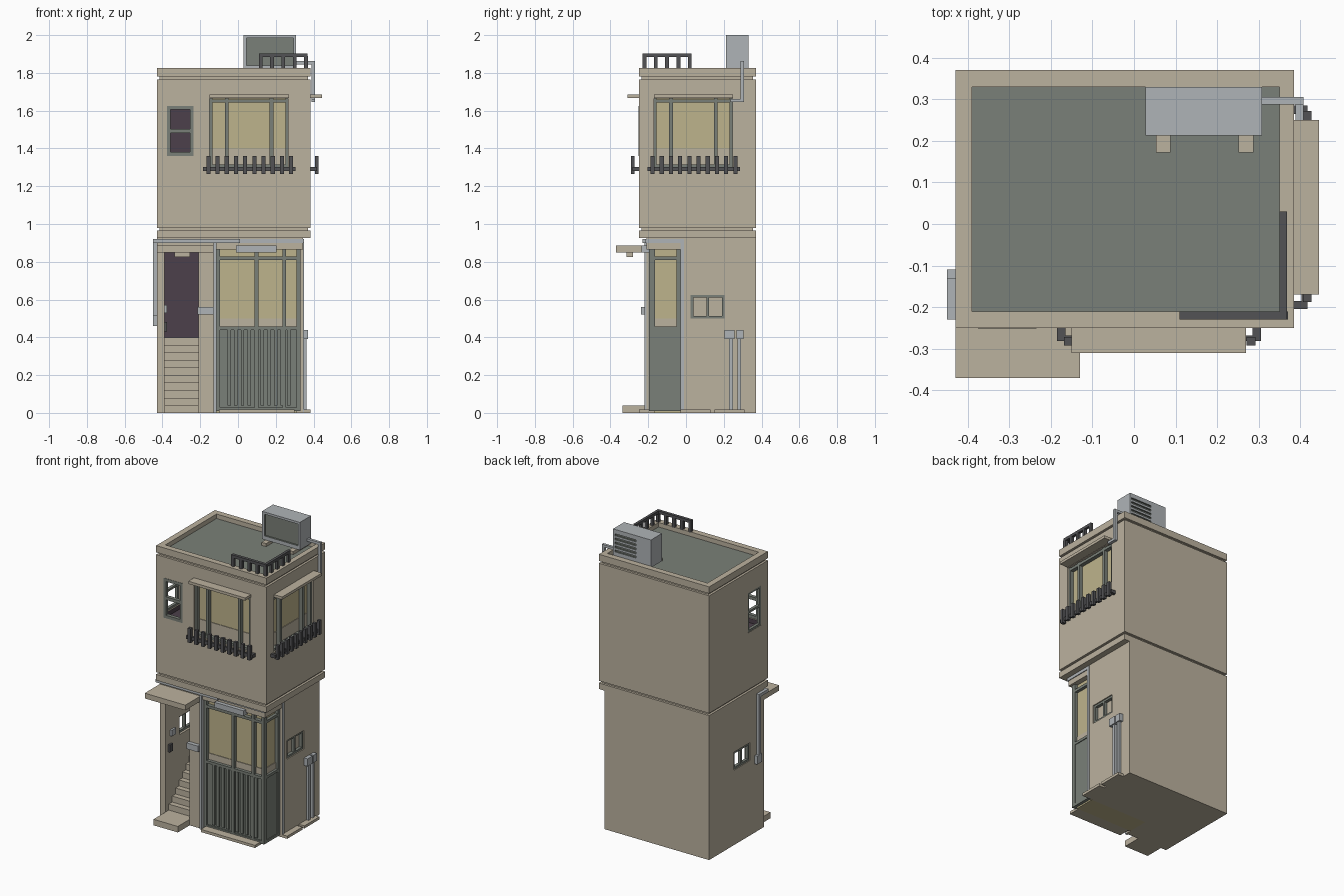
import bpy, bmesh

if "Cube" in bpy.data.objects:
    bpy.data.objects.remove(bpy.data.objects["Cube"], do_unlink=True)


def material(name, rgb):
    m = bpy.data.materials.new(name)
    m.use_nodes = True
    m.diffuse_color = (*rgb, 1)
    bsdf = next(n for n in m.node_tree.nodes if n.type == 'BSDF_PRINCIPLED')
    bsdf.inputs["Base Color"].default_value = (*rgb, 1)
    bsdf.inputs["Roughness"].default_value = 0.8
    return m


TAN = material("tan_plaster", (0.50, 0.445, 0.345))
GREEN = material("grey_green", (0.195, 0.216, 0.188))
GREY = material("light_grey", (0.43, 0.456, 0.474))
DARK = material("dark_iron", (0.085, 0.085, 0.09))
KHAKI = material("warm_khaki", (0.515, 0.456, 0.262))
PLUM = material("dark_plum", (0.072, 0.051, 0.069))


def boxes(name, mat, *spans):
    """One object made of boxes, each (x0, x1, y0, y1, z0, z1)."""
    bm = bmesh.new()
    for x0, x1, y0, y1, z0, z1 in spans:
        vs = bmesh.ops.create_cube(bm, size=1)["verts"]
        for v in vs:
            v.co = ((x0 + x1) / 2 + v.co.x * (x1 - x0),
                    (y0 + y1) / 2 + v.co.y * (y1 - y0),
                    (z0 + z1) / 2 + v.co.z * (z1 - z0))
    me = bpy.data.meshes.new(name)
    bm.to_mesh(me)
    bm.free()
    me.materials.append(mat)
    ob = bpy.data.objects.new(name, me)
    bpy.context.collection.objects.link(ob)
    return ob


def cut(ob, span, slot=0):
    """Cut a box away; the new faces take the given material slot."""
    tool = boxes("cutter", ob.data.materials[0], span)
    for m in list(ob.data.materials)[1:]:
        tool.data.materials.append(m)
    for p in tool.data.polygons:
        p.material_index = slot
    mod = ob.modifiers.new("cut", 'BOOLEAN')
    mod.operation, mod.solver, mod.object = 'DIFFERENCE', 'EXACT', tool
    bpy.context.view_layer.objects.active = ob
    bpy.ops.object.modifier_apply(modifier=mod.name)
    bpy.data.objects.remove(tool, do_unlink=True)


def on_face(side, u0, u1, d0, d1, z0, z1):
    """Box on the front or left wall: u along the wall, d outward from it."""
    if side == "front":
        return (u0, u1, -0.25 - d1, -0.25 - d0, z0, z1)
    return (0.385 + d0, 0.385 + d1, u0 - 0.02, u1 - 0.02, z0, z1)


# Lower storey with stairwell, corner shop bay and side windows
lower = boxes("lower_storey", TAN, (-0.43, 0.345, -0.21, 0.37, 0, 0.925))
cut(lower, (-0.39, -0.21, -0.3, 0.25, 0.002, 0.85))
cut(lower, (-0.115, 0.5, -0.3, -0.03, -0.1, 0.865))
cut(lower, (-0.5, -0.38, -0.06, 0.11, 0.50, 0.62))
cut(lower, (0.315, 0.4, 0.025, 0.205, 0.50, 0.625))
boxes("stair_back_door", PLUM, (-0.39, -0.21, 0.243, 0.25, 0.4, 0.85))
boxes("stairs", TAN, *[(-0.39, -0.21, -0.21 + 0.036 * i, 0.244, 0.04 * i, 0.04 * i + 0.04)
                       for i in range(10)])
boxes("entry_step", TAN, (-0.39, -0.21, -0.335, -0.21, 0, 0.04))


def side_window(name, x0, x1, y0, y1, z0, z1, across=False):
    """Two-pane frame in a wall facing sideways."""
    ym, zm, t = (y0 + y1) / 2, (z0 + z1) / 2, 0.014
    mid = (x0, x1, y0, y1, zm - t / 2, zm + t / 2) if across else \
          (x0, x1, ym - t / 2, ym + t / 2, z0, z1)
    boxes(name, GREEN, (x0, x1, y0, y0 + t, z0, z1), (x0, x1, y1 - t, y1, z0, z1),
          (x0, x1, y0, y1, z0, z0 + t), (x0, x1, y0, y1, z1 - t, z1), mid)


side_window("stair_window_frame", -0.425, -0.405, -0.06, 0.11, 0.50, 0.62)
side_window("shop_side_window_frame", 0.318, 0.338, 0.025, 0.205, 0.50, 0.625)

# Entry canopy, lamp and small wall boxes
boxes("entry_canopy", TAN, (-0.43, -0.13, -0.37, -0.21, 0.85, 0.885))
boxes("entry_lamp", TAN, (-0.335, -0.255, -0.315, -0.28, 0.825, 0.85))
boxes("meter_box", GREY, (-0.215, -0.13, -0.237, -0.21, 0.52, 0.56))
boxes("switch_box", GREY, (-0.39, -0.377, -0.16, -0.115, 0.53, 0.57))
boxes("intercom_box", DARK, (-0.39, -0.377, -0.18, -0.15, 0.43, 0.48))

# Shop bay: glazing, panels and frame
boxes("shop_glazing", KHAKI, (-0.115, 0.31, -0.17, -0.03, 0.0, 0.865))
boxes("shop_glazing_base", TAN, (-0.115, 0.314, -0.174, -0.03, 0.45, 0.50))
boxes("shop_panel", GREEN, (-0.115, 0.325, -0.185, -0.03, 0.01, 0.455))
boxes("shop_slats", GREEN, *[(-0.055 + 0.035 * i, -0.037 + 0.035 * i, -0.196, -0.185, 0.04, 0.44)
                             for i in range(10)])
boxes("shop_frame", GREEN,
      *[(x, x + 0.02, -0.195, -0.165, 0.01, 0.865) for x in (-0.115, 0.088, 0.235, 0.31)],
      *[(-0.115, 0.33, -0.195, -0.165, z, z + 0.018) for z in (0.01, 0.44, 0.81)],
      *[(0.305, 0.33, -0.195, -0.03, z, z + 0.018) for z in (0.01, 0.44, 0.81)],
      (0.305, 0.33, -0.05, -0.03, 0.01, 0.865))
boxes("shop_trim", GREY,
      (-0.13, -0.115, -0.22, -0.2, 0, 0.92), (0.33, 0.35, -0.03, -0.01, 0, 0.905),
      (-0.13, 0.35, -0.217, -0.2, 0.9, 0.92), (0.333, 0.35, -0.217, -0.01, 0.9, 0.92))
boxes("shop_light_box", GREY, (-0.01, 0.205, -0.235, -0.19, 0.85, 0.885))
boxes("ground_slabs", TAN, (-0.1, 0.3, -0.25, -0.17, 0, 0.018),
      (0.3, 0.385, -0.03, 0.13, 0, 0.018), (0.3, 0.385, 0.15, 0.31, 0, 0.018))

# Pipes on the lower walls
boxes("entry_pipe", GREY, (-0.45, 0.01, -0.23, -0.21, 0.9, 0.92),
      (-0.45, -0.43, -0.23, -0.13, 0.9, 0.92), (-0.45, -0.43, -0.15, -0.13, 0.5, 0.92),
      (-0.45, -0.43, -0.16, -0.11, 0.46, 0.515))
boxes("side_pipes", GREY, (0.345, 0.362, 0.228, 0.248, 0, 0.4), (0.345, 0.362, 0.272, 0.29, 0, 0.4),
      (0.345, 0.37, 0.205, 0.258, 0.39, 0.44), (0.345, 0.37, 0.268, 0.305, 0.39, 0.44))

# Bands between the storeys and under the parapet
boxes("floor_band", TAN, (-0.43, 0.385, -0.25, 0.37, 0.925, 0.965))
boxes("band_grooves", TAN, *[(-0.415, 0.37, -0.235, 0.355, z - 0.002, z + 0.017)
                             for z in (0.965, 1.765)])

# Upper storey with a hollow corner room and two recessed windows
upper = boxes("upper_storey", TAN, (-0.43, 0.385, -0.25, 0.37, 0.98, 1.765))
upper.data.materials.append(PLUM)
cut(upper, (-0.40, -0.21, -0.22, 0.1, 1.33, 1.65), 1)
cut(upper, (-0.375, -0.235, -0.3, -0.21, 1.36, 1.625))
cut(upper, (-0.5, -0.39, -0.18, -0.04, 1.36, 1.625))
for side in ("front", "left"):
    cut(upper, on_face(side, -0.15, 0.265, -0.05, 0.1, 1.30, 1.665))
side_window("corner_room_side_frame", -0.428, -0.408, -0.18, -0.04, 1.36, 1.625, True)
boxes("corner_room_front_frame", GREEN,
      *[(x, x + 0.018, -0.252, -0.228, 1.36, 1.625) for x in (-0.375, -0.253)],
      *[(-0.375, -0.235, -0.252, -0.228, z, z + 0.02) for z in (1.36, 1.483, 1.605)])

# Window fittings repeated on both walls
for side in ("front", "left"):
    def f(*s):
        return on_face(side, *s)
    boxes(side + "_window_pane", KHAKI, f(-0.15, 0.265, -0.05, -0.04, 1.30, 1.665))
    boxes(side + "_window_pane_base", TAN, f(-0.15, 0.265, -0.04, -0.036, 1.30, 1.40))
    boxes(side + "_window_frame", GREEN,
          *[f(u, u + w, -0.036, -0.01, 1.30, 1.665)
            for u, w in ((-0.15, 0.014), (-0.07, 0.02), (0.167, 0.02), (0.251, 0.014))],
          f(-0.15, 0.265, -0.036, -0.01, 1.642, 1.66), f(-0.15, 0.265, -0.036, -0.01, 1.30, 1.315))
    boxes(side + "_awning", TAN, f(-0.15, 0.27, -0.01, 0.06, 1.667, 1.685))
    boxes(side + "_balcony_rail", DARK,
          f(-0.185, 0.305, 0.018, 0.032, 1.28, 1.302),
          f(-0.185, -0.165, 0, 0.03, 1.28, 1.302), f(0.285, 0.305, 0, 0.03, 1.28, 1.302),
          *[f(-0.168 + 0.0487 * i, -0.146 + 0.0487 * i, 0.022, 0.042, 1.265, 1.36)
            for i in range(10)])

# Parapet and sunken roof
parapet = boxes("parapet", TAN, (-0.43, 0.385, -0.25, 0.37, 1.78, 1.825))
cut(parapet, (-0.39, 0.35, -0.21, 0.33, 1.79, 1.9))
boxes("roof_floor", GREEN, (-0.39, 0.35, -0.21, 0.33, 1.785, 1.795))

# Roof guard rail round the front corner
boxes("roof_rail", DARK, (0.11, 0.368, -0.23, -0.21, 1.883, 1.902),
      (0.35, 0.368, -0.23, 0.03, 1.883, 1.902),
      *[(0.11 + 0.06 * i, 0.13 + 0.06 * i, -0.23, -0.21, 1.82, 1.89) for i in range(5)],
      *[(0.35, 0.368, -0.17 + 0.06 * i, -0.15 + 0.06 * i, 1.82, 1.89) for i in range(4)])

# Rooftop cooling unit with recessed front, rear vents, feet and pipe
unit = boxes("cooling_unit", GREY, (0.028, 0.308, 0.213, 0.33, 1.815, 2.0))
unit.data.materials.append(GREEN)
cut(unit, (0.045, 0.293, 0.1, 0.225, 1.84, 1.985), 1)
for i in range(5):
    z = 1.85 + 0.027 * i
    cut(unit, (0.14, 0.295, 0.32, 0.4, z, z + 0.013), 1)
boxes("cooling_unit_feet", TAN, *[(x, x + 0.035, 0.172, 0.33, 1.79, 1.815) for x in (0.053, 0.252)])
boxes("cooling_pipe", GREY, (0.3, 0.408, 0.288, 0.306, 1.845, 1.862),
      (0.388, 0.408, 0.288, 0.306, 1.645, 1.862), (0.388, 0.408, 0.235, 0.306, 1.645, 1.662))
